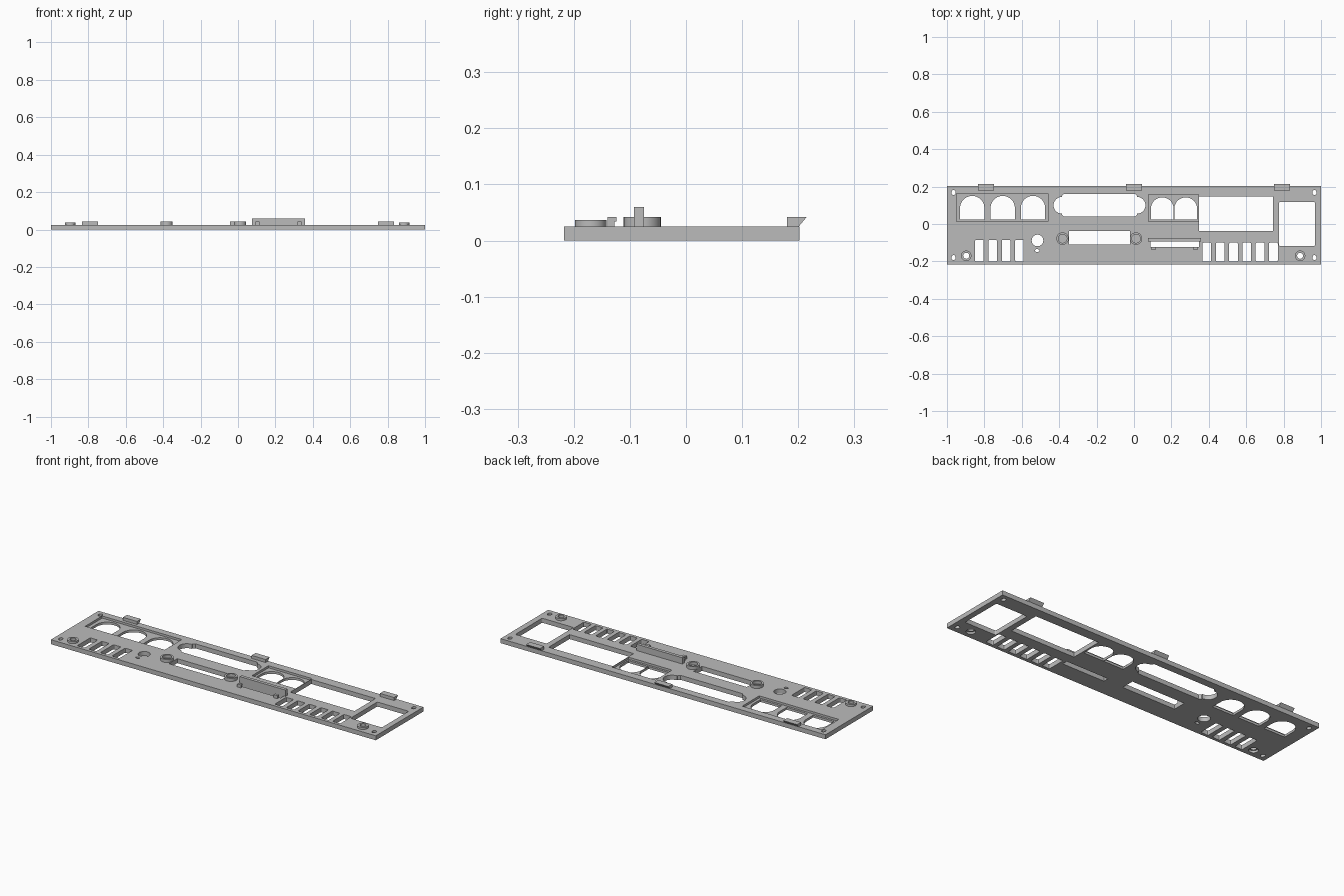
import bpy, bmesh
from math import sin, cos, pi, radians

old = bpy.data.objects.get("Cube")
if old:
    bpy.data.objects.remove(old, do_unlink=True)

TOP = 0.025      # plate thickness
FLOOR = 0.013    # level of the recessed pockets

grey = bpy.data.materials.new("plastic grey")
grey.use_nodes = True
grey.diffuse_color = (0.5, 0.5, 0.5, 1)
grey.node_tree.nodes["Principled BSDF"].inputs["Base Color"].default_value = (0.5, 0.5, 0.5, 1)


def arc(cx, cy, rx, a0, a1, n, ry=None):
    ry = ry or rx
    return [(cx + rx * cos(a0 + (a1 - a0) * i / n), cy + ry * sin(a0 + (a1 - a0) * i / n))
            for i in range(n + 1)]


def circle(cx, cy, rx, ry=None, n=32):
    return arc(cx, cy, rx, 0, 2 * pi, n, ry)[:-1]


def rect(x0, x1, y0, y1, r_low=0, r_high=0, n=8):
    """Rectangle outline with separate corner radii at the low and high y side."""
    pts = []
    for k, (x, y, r, sx, sy) in enumerate([(x1, y1, r_high, -1, -1), (x0, y1, r_high, 1, -1),
                                           (x0, y0, r_low, 1, 1), (x1, y0, r_low, -1, 1)]):
        if r:
            pts += arc(x + sx * r, y + sy * r, r, k * pi / 2, (k + 1) * pi / 2, n)
        else:
            pts.append((x, y))
    return pts


def add_prism(bm, outline, z0, z1):
    low = [bm.verts.new((x, y, z0)) for x, y in outline]
    high = [bm.verts.new((x, y, z1)) for x, y in outline]
    bm.faces.new(low[::-1])
    bm.faces.new(high)
    for i in range(len(low)):
        j = (i + 1) % len(low)
        bm.faces.new((low[i], low[j], high[j], high[i]))


def finish(name, bm):
    bmesh.ops.remove_doubles(bm, verts=bm.verts, dist=1e-5)
    bmesh.ops.recalc_face_normals(bm, faces=bm.faces)
    mesh = bpy.data.meshes.new(name)
    bm.to_mesh(mesh)
    bm.free()
    mesh.materials.append(grey)
    ob = bpy.data.objects.new(name, mesh)
    bpy.context.collection.objects.link(ob)
    return ob


def prisms(name, parts):
    bm = bmesh.new()
    for outline, z0, z1 in parts:
        add_prism(bm, outline, z0, z1)
    return finish(name, bm)


def cut(ob, parts):
    cutter = prisms("cutter", parts)
    cutter.hide_render = True
    mod = ob.modifiers.new("cut", 'BOOLEAN')
    mod.operation = 'DIFFERENCE'
    mod.solver = 'EXACT'
    mod.object = cutter
    bpy.context.view_layer.update()
    mesh = bpy.data.meshes.new_from_object(ob.evaluated_get(bpy.context.evaluated_depsgraph_get()))
    ob.modifiers.clear()
    ob.data = mesh
    bpy.data.objects.remove(cutter, do_unlink=True)


def smooth(ob):
    ob.data.shade_smooth()
    ob.data.set_sharp_from_angle(angle=radians(30))


def ring(name, x, y, r_out, r_in, z0, z1, n=40):
    bm = bmesh.new()
    loops = []
    for r, z in [(r_out, z0), (r_out, z1), (r_in, z1), (r_in, z0)]:
        loops.append([bm.verts.new((px, py, z)) for px, py in circle(x, y, r, n=n)])
    for k in range(4):
        a, b = loops[k], loops[(k + 1) % 4]
        for i in range(n):
            j = (i + 1) % n
            bm.faces.new((a[i], a[j], b[j], b[i]))
    smooth(finish(name, bm))


# Base plate
plate = prisms("plate", [(rect(-1, 1, -0.217, 0.202), 0, TOP)])

# Shallow pockets on top, counterbores below the screw bosses
screws = [(-0.897, -0.17), (0.888, -0.17)]
pockets = [(rect(-0.95, -0.46, 0.013, 0.163), FLOOR, 0.1),
           (rect(0.077, 0.345, 0.013, 0.158), FLOOR, 0.1)]
pockets += [(circle(x, y, 0.024), -0.1, 0.012) for x, y in screws]
cut(plate, pockets)

# Openings through the plate
holes = [
    rect(0.348, 0.743, -0.037, 0.147),                   # large window
    rect(0.775, 0.968, -0.118, 0.118, 0.008, 0.008, 4),  # side window
    rect(-0.348, -0.021, -0.11, -0.037),                 # middle window
    rect(0.088, 0.348, -0.122, -0.092),                  # card slot
    circle(-0.516, -0.088, 0.031),                       # button hole
    circle(-0.518, -0.142, 0.012, 0.008, 16),            # indicator hole
]
# Arched openings
for x in (-0.93, -0.767, -0.605):
    holes.append(rect(x, x + 0.13, 0.025, 0.15, 0, 0.0645, 14))
for x in (0.09, 0.2155):
    holes.append(rect(x, x + 0.122, 0.025, 0.142, 0, 0.0605, 14))
# Vent slots
for i in range(4):
    x = -0.85 + i * 0.0715
    holes.append(rect(x, x + 0.046, -0.2, -0.085, 0.006, 0.006, 3))
for i in range(6):
    x = 0.366 + i * 0.0712
    holes.append(rect(x, x + 0.047, -0.2, -0.1, 0.006, 0.006, 3))
# Corner and boss holes
for x in (-0.965, 0.965):
    for y in (-0.18, 0.168):
        holes.append(circle(x, y, 0.011, 0.014, 20))
holes += [circle(x, y, 0.016) for x, y in screws]
# Long opening with rounded ends
mid = -0.1845
left = [(-0.375, 0.16), (-0.385, 0.15)] + arc(-0.385, 0.1, 0.045, pi / 2, 1.5 * pi, 16) \
    + [(-0.385, 0.05), (-0.375, 0.04)]
holes.append(left + [(2 * mid - x, y) for x, y in reversed(left)])
cut(plate, [(h, -0.1, 0.1) for h in holes])
smooth(plate)

# Bosses
for side, (x, y) in zip(("right", "left"), screws):
    ring(side + "_screw_boss", x, y, 0.028, 0.016, 0.012, 0.037)
for side, x in (("right", -0.382), ("left", 0.011)):
    ring(side + "_pin_boss", x, -0.078, 0.033, 0.023, TOP - 0.002, 0.042)

# Card holder: upright wall and two small hooks
prisms("holder_wall", [(rect(0.075, 0.358, -0.093, -0.075), TOP - 0.002, 0.06)])
for side, x in (("right", 0.093), ("left", 0.318)):
    prisms(side + "_holder_hook", [(rect(x, x + 0.022, -0.14, -0.127), TOP - 0.002, 0.034),
                                   (rect(x, x + 0.022, -0.14, -0.124), 0.034, 0.042)])


# Clips along the back edge, with a sloped lip
def clip(name, x0, x1):
    bm = bmesh.new()
    profile = [(0.18, TOP - 0.001), (0.2, TOP - 0.001), (0.215, 0.042), (0.18, 0.042)]
    a = [bm.verts.new((x0, y, z)) for y, z in profile]
    b = [bm.verts.new((x1, y, z)) for y, z in profile]
    bm.faces.new(a)
    bm.faces.new(b[::-1])
    for i in range(4):
        j = (i + 1) % 4
        bm.faces.new((a[i], b[i], b[j], a[j]))
    finish(name, bm)


for name, x in (("right_clip", -0.791), ("middle_clip", 0.001), ("left_clip", 0.791)):
    clip(name, x - 0.043, x + 0.043)
